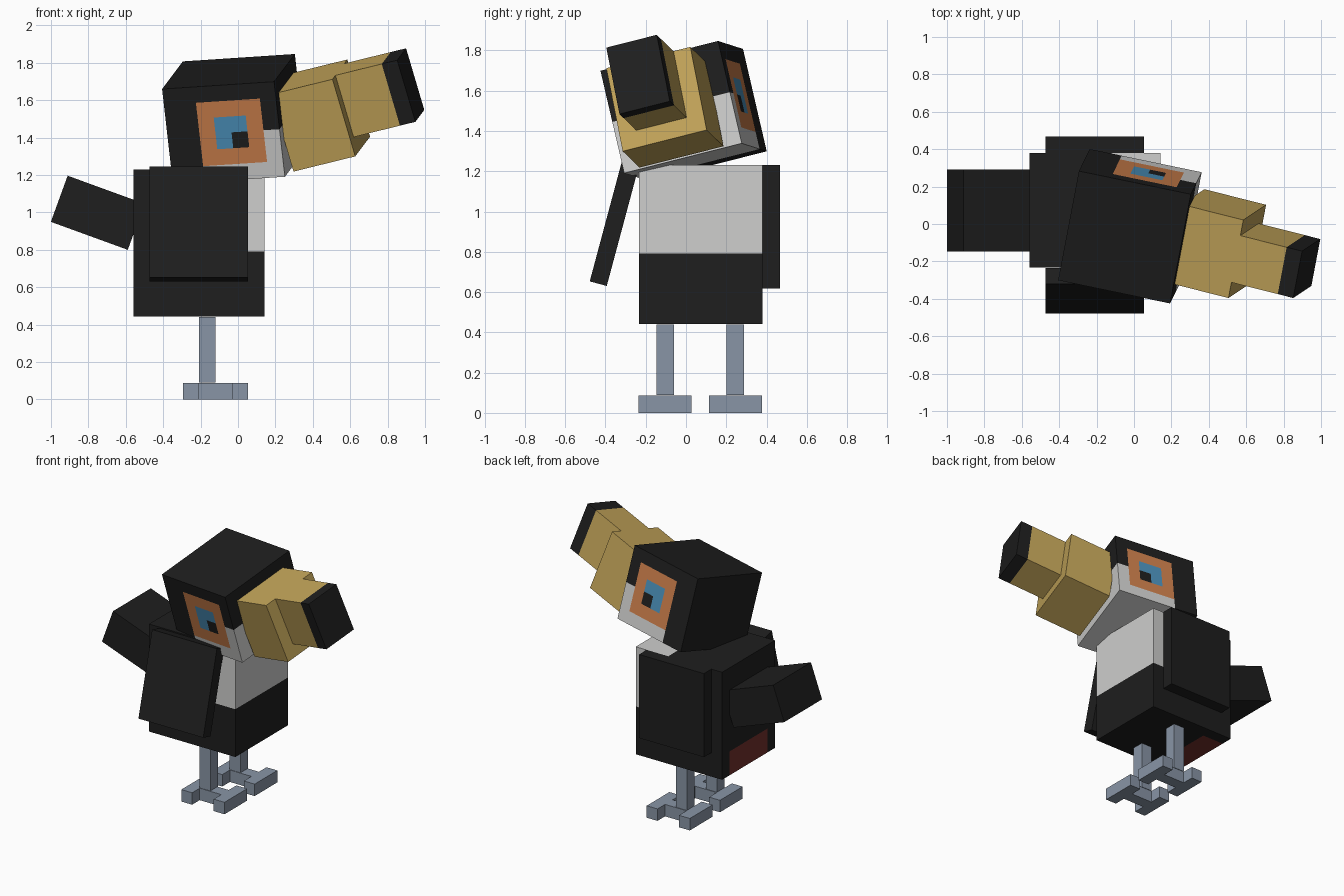
import bpy, bmesh
from math import radians
from mathutils import Matrix, Vector, Euler

if "Cube" in bpy.data.objects:
    bpy.data.objects.remove(bpy.data.objects["Cube"], do_unlink=True)

U = 0.0875  # one block unit

COLOURS = {
    "black": (0.013, 0.013, 0.013),
    "white": (0.62, 0.62, 0.61),
    "yellow": (0.54, 0.37, 0.10),
    "orange": (0.60, 0.21, 0.07),
    "blue": (0.07, 0.28, 0.49),
    "slate": (0.25, 0.30, 0.38),
    "red": (0.17, 0.03, 0.025),
}
MATS = {}
for key, rgb in COLOURS.items():
    mat = bpy.data.materials.new(key)
    mat.use_nodes = True
    mat.diffuse_color = (*rgb, 1)
    bsdf = mat.node_tree.nodes["Principled BSDF"]
    bsdf.inputs["Base Color"].default_value = (*rgb, 1)
    bsdf.inputs["Roughness"].default_value = 0.9
    MATS[key] = mat


def box(name, size, matrix, colour, rule=None):
    """Block measured in units, centred on matrix; rule(c, n) names the colour
    of each unit cell, with c counted from the lowest corner."""
    half = Vector(size) / 2
    bm = bmesh.new()
    bmesh.ops.create_cube(bm, size=1)
    bmesh.ops.scale(bm, vec=size, verts=bm.verts)
    if rule:
        for axis in range(3):
            normal = Vector([float(i == axis) for i in range(3)])
            for k in range(1, size[axis]):
                geom = bm.verts[:] + bm.edges[:] + bm.faces[:]
                bmesh.ops.bisect_plane(bm, geom=geom, plane_no=normal,
                                       plane_co=normal * (k - half[axis]))
    bm.normal_update()
    names = [colour]
    for face in bm.faces:
        if rule:
            shade = rule(face.calc_center_median() + half, face.normal)
            if shade not in names:
                names.append(shade)
            face.material_index = names.index(shade)
    bmesh.ops.scale(bm, vec=(U, U, U), verts=bm.verts)
    mesh = bpy.data.meshes.new(name)
    bm.to_mesh(mesh)
    bm.free()
    for n in names:
        mesh.materials.append(MATS[n])
    obj = bpy.data.objects.new(name, mesh)
    bpy.context.scene.collection.objects.link(obj)
    obj.matrix_world = matrix
    return obj


def place(x, y, z, rx=0, ry=0, rz=0):
    turn = Euler([radians(a) for a in (rx, ry, rz)]).to_matrix().to_4x4()
    return Matrix.Translation((x, y, z)) @ turn


# Body with white chest and red patch under the tail
def body_rule(c, n):
    if c.z > 4 and c.x > 5:
        return "white"
    if c.z < 2 and c.x < 2 and 1 < c.y < 6:
        return "red"
    return "black"


MID_Y = 0.0725
box("body", (8, 7, 9), place(-0.208, MID_Y, 0.836), "black", body_rule)

# Wings: left folded, right swung out from the shoulder
box("left_wing", (6, 1, 7), place(-0.21, 0.424, 0.925), "black")
shoulder = place(-0.21, -0.235, 1.222, rx=-15)
box("right_wing", (6, 1, 7),
    shoulder @ place(0, -U / 2, -3.5 * U), "black")

# Tail
box("tail", (5, 5, 3), place(-0.75, MID_Y, 0.998, ry=20), "black")

# Legs and feet
for side, y in (("left", 0.2455), ("right", -0.1035)):
    box(side + "_leg", (1, 1, 4), place(-0.165, y, 0.265), "slate")
    box(side + "_foot_middle", (2, 1, 1), place(-0.12, y, U / 2), "slate")
    for end, x in (("front", 0.011), ("rear", -0.251)):
        box(f"{side}_foot_{end}_bar", (1, 3, 1), place(x, y, U / 2), "slate")


# Head with painted eyes and white cheeks
def head_rule(c, n):
    if abs(n.y) > 0.5:
        if 4 < c.x < 5 and 2 < c.z < 3:
            return "black"
        if 3 < c.x < 5 and 2 < c.z < 4:
            return "blue"
        if 2 < c.x < 6 and 1 < c.z < 5:
            return "orange"
    if (c.x > 6 and c.z < 3) or (c.x > 2 and c.z < 1):
        return "white"
    return "black"


head = place(-0.022, -0.012, 1.499, 14, -3.7, -11.7)
box("head", (7, 7, 6), head, "black", head_rule)

# Beak, tipped upward from the head
beak = head @ place(0.472, 0, -0.012, ry=-10)
box("beak_base", (4, 5, 5), beak, "yellow")
box("beak_tip", (4, 3, 4), beak @ place(4 * U, 0, U / 2), "yellow",
    lambda c, n: "black" if c.x > 3 else "yellow")
